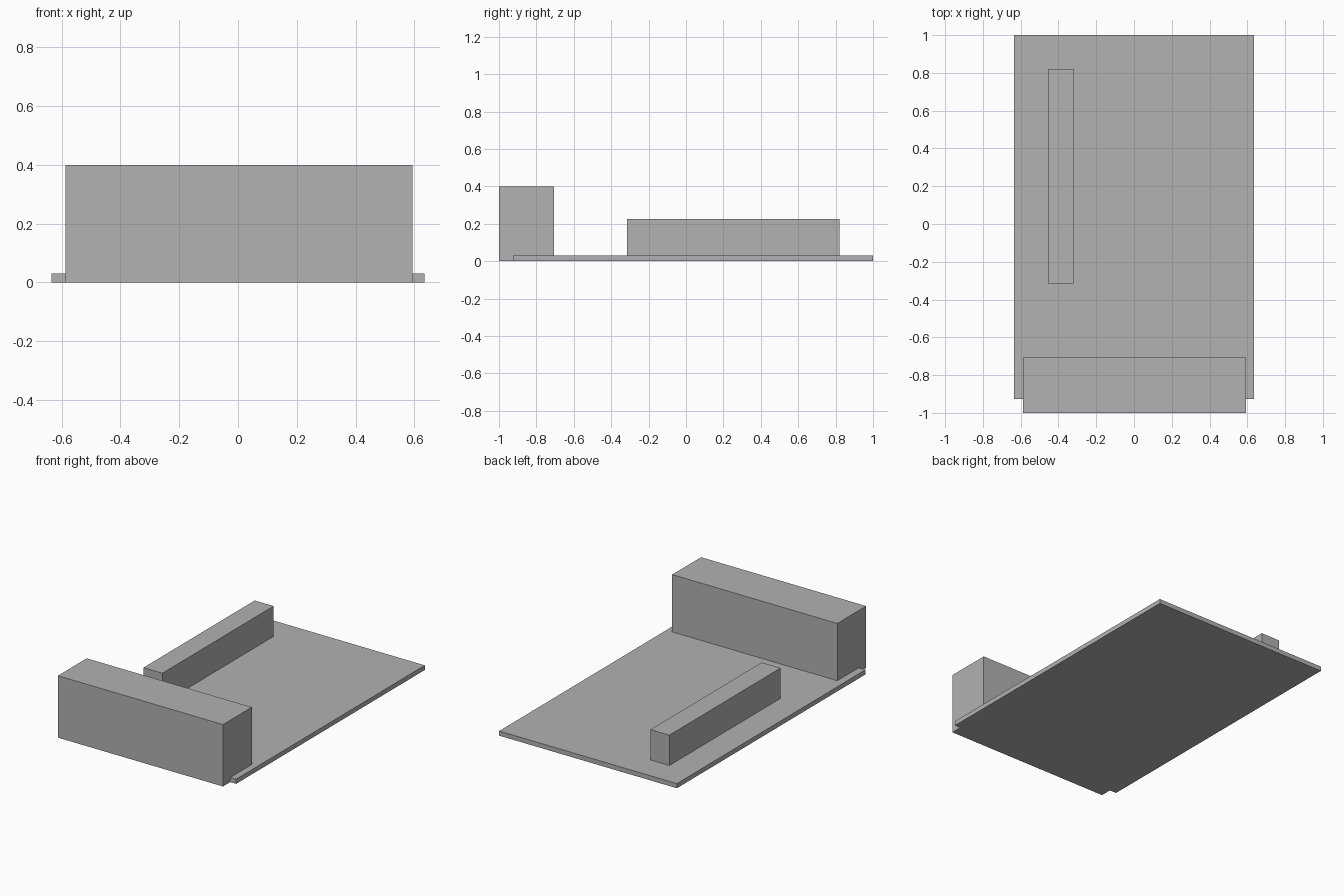
import bpy
import bmesh

if "Cube" in bpy.data.objects:
    bpy.data.objects.remove(bpy.data.objects["Cube"], do_unlink=True)

grey = bpy.data.materials.new("plain_grey")
grey.use_nodes = True
colour = (0.445, 0.445, 0.445, 1)
grey.diffuse_color = colour
grey.node_tree.nodes["Principled BSDF"].inputs["Base Color"].default_value = colour


def prism(name, outline, bottom, top):
    """Extrude a flat outline straight up between two heights."""
    bm = bmesh.new()
    base = bm.faces.new([bm.verts.new((x, y, bottom)) for x, y in outline])
    result = bmesh.ops.extrude_face_region(bm, geom=[base], use_keep_orig=True)
    for item in result["geom"]:
        if isinstance(item, bmesh.types.BMVert):
            item.co.z = top
    bmesh.ops.recalc_face_normals(bm, faces=bm.faces)
    mesh = bpy.data.meshes.new(name)
    bm.to_mesh(mesh)
    bm.free()
    mesh.materials.append(grey)
    obj = bpy.data.objects.new(name, mesh)
    bpy.context.collection.objects.link(obj)
    return obj


def rectangle(x0, x1, y0, y1):
    return [(x0, y0), (x1, y0), (x1, y1), (x0, y1)]


half_width = 0.635
step_y = -0.926
thickness = 0.03
block_left, block_right = 0.593, -0.587

# Base plate with a tongue that runs forward under the front block
prism("base_plate", [
    (block_right, -1), (block_left, -1), (block_left, step_y),
    (half_width, step_y), (half_width, 1), (-half_width, 1),
    (-half_width, step_y), (block_right, step_y)], 0, thickness)

# Tall block across the front
prism("front_block", rectangle(block_right, block_left, -1, -0.706), thickness, 0.4)

# Low bar running lengthwise on the right
prism("side_bar", rectangle(-0.455, -0.32, -0.315, 0.82), thickness, 0.226)
